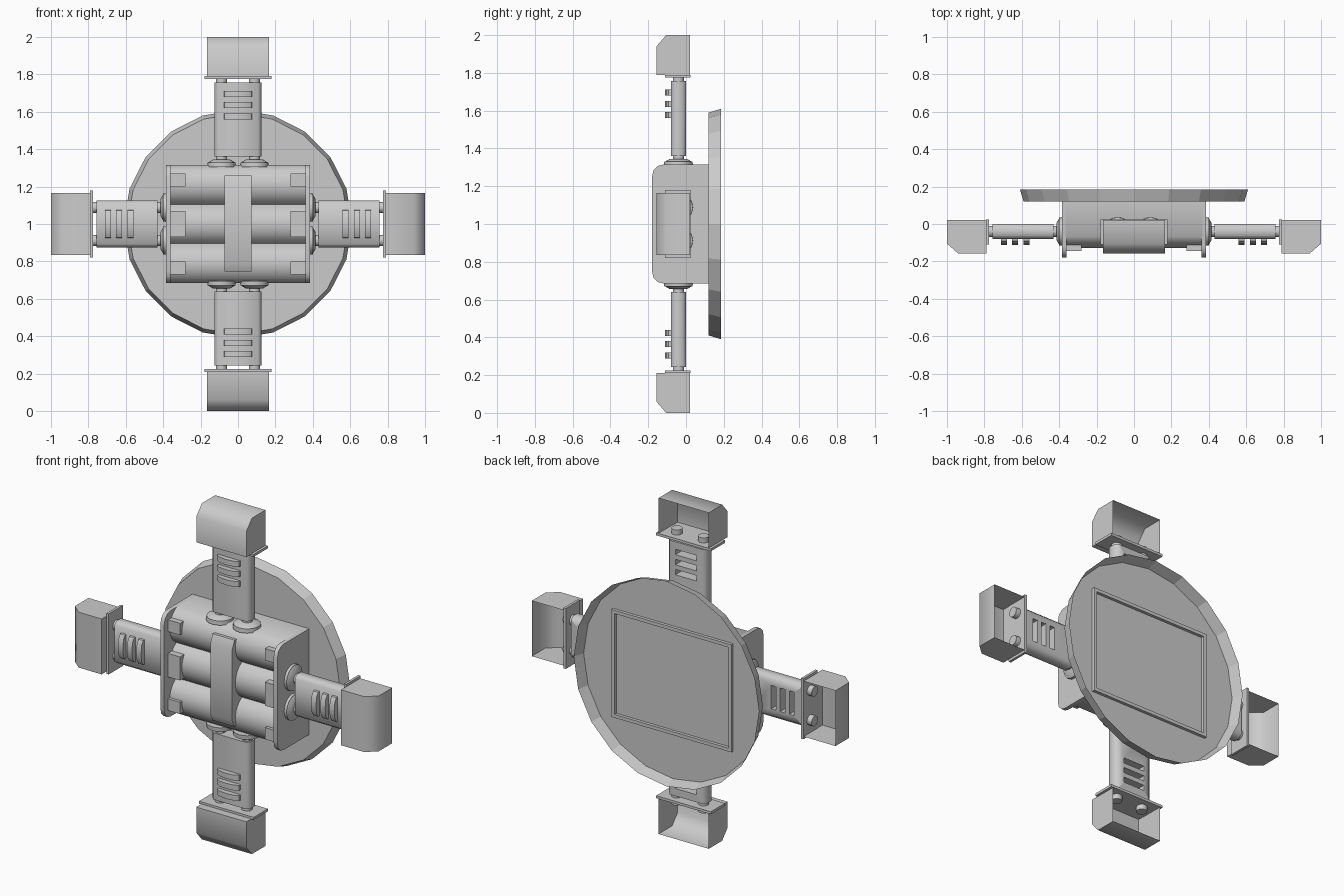
import bpy, bmesh, math
from mathutils import Matrix, Vector

if "Cube" in bpy.data.objects:
    bpy.data.objects.remove(bpy.data.objects["Cube"])

ID = Matrix.Identity(4)


def finish(name, bm, mat=ID, angle=35):
    bmesh.ops.transform(bm, matrix=mat, verts=bm.verts)
    me = bpy.data.meshes.new(name)
    bm.to_mesh(me)
    bm.free()
    me.shade_smooth()
    me.set_sharp_from_angle(angle=math.radians(angle))
    ob = bpy.data.objects.new(name, me)
    bpy.context.collection.objects.link(ob)
    return ob


def add_prism(bm, pts, axis, a, b):
    """Closed prism: pts are (y, z) for axis x and (x, y) for axis z."""
    def put(p, h):
        return (h, p[0], p[1]) if axis == 'x' else (p[0], p[1], h)
    lo = [bm.verts.new(put(p, a)) for p in pts]
    hi = [bm.verts.new(put(p, b)) for p in pts]
    n = len(pts)
    fs = [bm.faces.new(lo[::-1]), bm.faces.new(hi)]
    fs += [bm.faces.new((lo[i], lo[(i + 1) % n], hi[(i + 1) % n], hi[i])) for i in range(n)]
    bmesh.ops.recalc_face_normals(bm, faces=fs)


def rect(x0, x1, y0, y1):
    return [(x0, y0), (x1, y0), (x1, y1), (x0, y1)]


def add_cyl(bm, x, y, z0, z1, r0, r1, seg=16):
    bmesh.ops.create_cone(bm, cap_ends=True, segments=seg, radius1=r0, radius2=r1, depth=z1 - z0,
                          matrix=Matrix.Translation((x, y, (z0 + z1) / 2)))


# back dish: flat floor with a flared 20-sided rim, open to the rear
bm = bmesh.new()
N = 20
rings = []
for r, y in ((0.59, 0.12), (0.61, 0.185)):
    rings.append([bm.verts.new((r * math.cos(math.tau * i / N), y, 1 + r * math.sin(math.tau * i / N)))
                  for i in range(N)])
bm.faces.new(rings[0])
for i in range(N):
    j = (i + 1) % N
    bm.faces.new((rings[0][i], rings[1][i], rings[1][j], rings[0][j]))
bmesh.ops.recalc_face_normals(bm, faces=bm.faces)
finish("back_dish", bm, angle=15)

# thin rectangular ridge on the rear of the dish
bm = bmesh.new()
for s in (-1, 1):
    add_prism(bm, rect(s * 0.385 - 0.01, s * 0.385 + 0.01, 0.12, 0.138), 'z', 0.68, 1.32)
    add_prism(bm, rect(0.12, 0.138, 1 + s * 0.31 - 0.01, 1 + s * 0.31 + 0.01), 'x', -0.375, 0.375)
finish("rear_frame", bm)

# body core with three horizontal rounded humps on the front
prof = [(0.12, 0.685)]
for k, zc in enumerate((0.79, 1.0, 1.21)):
    for i in range(0 if k == 0 else 1, 11):
        d = -0.105 + 0.021 * i
        prof.append((-0.008 - math.sqrt(0.12 ** 2 - d * d), zc + d))
prof.append((0.12, 1.315))
bm = bmesh.new()
add_prism(bm, prof, 'x', -0.365, 0.365)
finish("body_core", bm, angle=40)

# side plates with rounded front corners
half = [(0.12, 0.315), (-0.12, 0.315), (-0.15, 0.307), (-0.172, 0.285), (-0.18, 0.25)]
prof = [(y, 1 + z) for y, z in half] + [(y, 1 - z) for y, z in reversed(half)]
for s, side in ((-1, "left"), (1, "right")):
    bm = bmesh.new()
    add_prism(bm, prof, 'x', s * 0.36, s * 0.385)
    finish("side_plate_" + side, bm)
    # end tabs holding the humps
    bm = bmesh.new()
    for z0, z1 in ((0.73, 0.80), (0.93, 1.07), (1.20, 1.27)):
        add_prism(bm, rect(-0.145, -0.05, z0, z1), 'x', s * 0.28, s * 0.362)
    finish("end_tabs_" + side, bm)

# vertical strap across the front
bm = bmesh.new()
add_prism(bm, [(-0.06, 0.745), (-0.135, 0.745), (-0.158, 0.79), (-0.158, 1.21),
               (-0.135, 1.26), (-0.06, 1.26)], 'x', -0.072, 0.072)
finish("front_strap", bm)


def arm(tag, ang, base, p0):
    """One arm, built pointing up from the centre and turned about y."""
    mat = Matrix.Translation((0, 0, 1)) @ Matrix.Rotation(math.radians(ang), 4, 'Y')
    c = -0.04
    # bosses and rods
    bm = bmesh.new()
    for s in (-1, 1):
        add_cyl(bm, s * 0.088, c, base - 0.01, base + 0.015, 0.077, 0.075, 20)
        add_cyl(bm, s * 0.088, c, base + 0.015, base + 0.03, 0.07, 0.045, 20)
        add_cyl(bm, s * 0.088, c, base + 0.02, p0 + 0.02, 0.03, 0.03)
        add_cyl(bm, s * 0.088, c, 0.74, 0.82, 0.03, 0.03)
    finish("arm_rods_" + tag, bm, mat)
    # panel with chamfered long edges and slots in its rear
    bm = bmesh.new()
    add_prism(bm, [(-0.125, -0.06), (-0.107, -0.08), (0.107, -0.08), (0.125, -0.06),
                   (0.125, -0.02), (0.107, 0), (-0.107, 0), (-0.125, -0.02)], 'z', p0, 0.757)
    panel = finish("arm_panel_" + tag, bm, mat, 50)
    ribs, cut = bmesh.new(), bmesh.new()
    arch = [(-0.075, -0.075), (-0.072, -0.092), (-0.05, -0.106), (0, -0.112),
            (0.05, -0.106), (0.072, -0.092), (0.075, -0.075)]
    for r in (0.56, 0.62, 0.68):
        add_prism(ribs, arch, 'z', r, r + 0.032)
        add_prism(cut, rect(-0.07, 0.07, -0.07, 0.05), 'z', r, r + 0.032)
    finish("arm_ribs_" + tag, ribs, mat)
    cutter = finish("slot_cutter", cut, mat)
    cutter.hide_render = True
    mod = panel.modifiers.new("slots", 'BOOLEAN')
    mod.operation, mod.solver, mod.object = 'DIFFERENCE', 'EXACT', cutter
    dg = bpy.context.evaluated_depsgraph_get()
    panel_mesh = bpy.data.meshes.new_from_object(panel.evaluated_get(dg))
    panel.modifiers.clear()
    panel.data = panel_mesh
    bpy.data.objects.remove(cutter)
    # flange plate
    bm = bmesh.new()
    add_prism(bm, rect(-0.18, 0.18, -0.11, 0.024), 'z', 0.775, 0.79)
    finish("end_flange_" + tag, bm, mat)
    # hollow end box, open at the rear
    bm = bmesh.new()
    add_prism(bm, [(0.022, 1.0), (-0.105, 1.0), (-0.157, 0.94), (-0.157, 0.788), (0.022, 0.788)],
              'x', -0.165, 0.165)
    back = [f for f in bm.faces if all(v.co.y > 0.02 for v in f.verts)]
    bmesh.ops.delete(bm, geom=back, context='FACES')
    finish("end_box_" + tag, bm, mat, 60)


arm("top", 0, 0.315, 0.36)
arm("right", 90, 0.385, 0.43)
arm("bottom", 180, 0.315, 0.36)
arm("left", 270, 0.385, 0.43)
